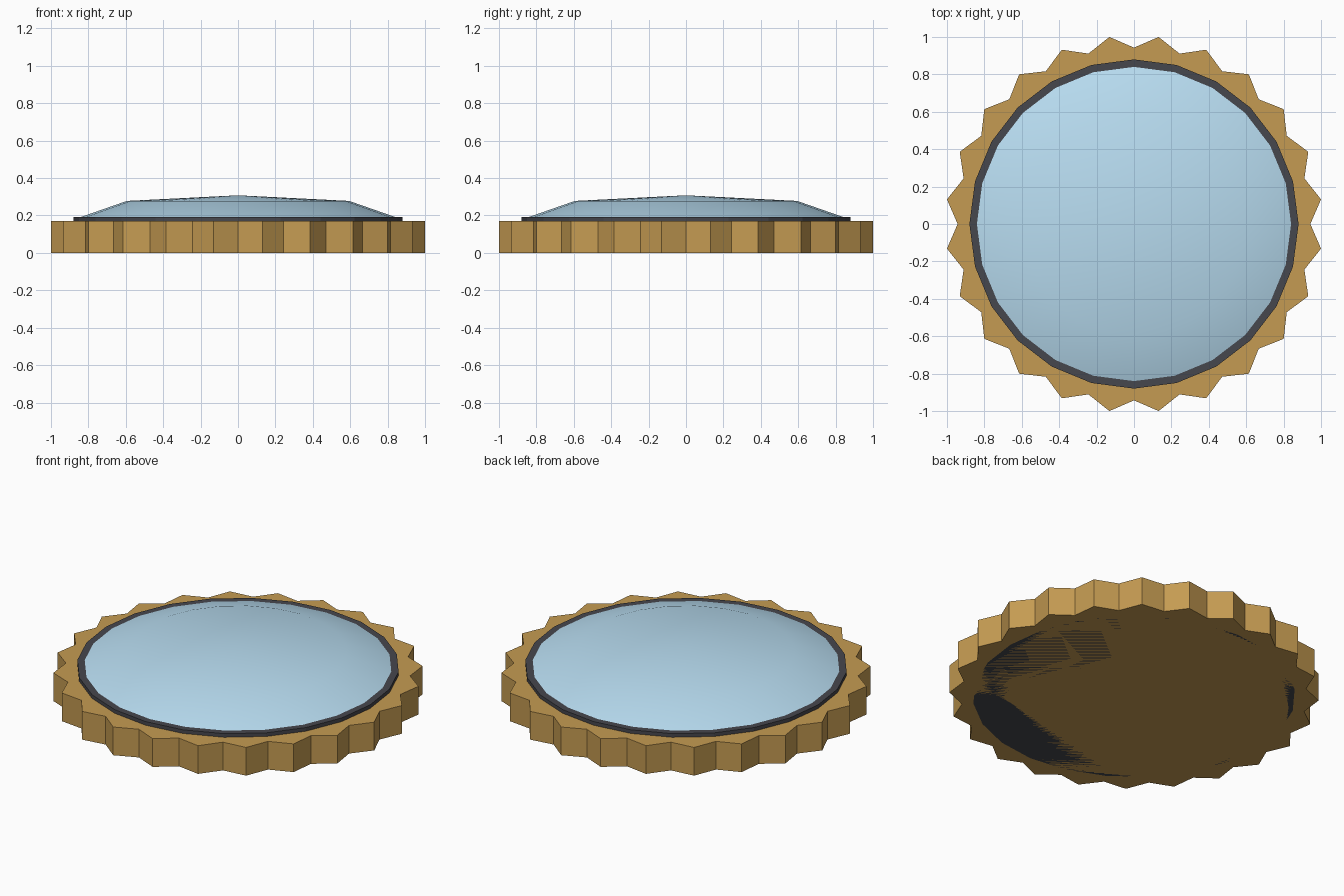
import bpy, bmesh
from math import sin, cos, pi

if "Cube" in bpy.data.objects:
    bpy.data.objects.remove(bpy.data.objects["Cube"])

N = 24  # teeth and sides


def finish(name, bm, color, smooth=False):
    bmesh.ops.recalc_face_normals(bm, faces=bm.faces)
    me = bpy.data.meshes.new(name)
    bm.to_mesh(me)
    bm.free()
    for p in me.polygons:
        p.use_smooth = smooth
    mat = bpy.data.materials.new(name + "_color")
    mat.diffuse_color = (*color, 1)
    mat.use_nodes = True
    mat.node_tree.nodes["Principled BSDF"].inputs["Base Color"].default_value = mat.diffuse_color
    me.materials.append(mat)
    ob = bpy.data.objects.new(name, me)
    bpy.context.collection.objects.link(ob)
    return ob


def ring(bm, radii, z):
    n = len(radii)
    return [bm.verts.new((r * sin(2 * pi * i / n), r * cos(2 * pi * i / n), z))
            for i, r in enumerate(radii)]


def bridge(bm, a, b):
    for i in range(len(a)):
        j = (i + 1) % len(a)
        bm.faces.new((a[i], a[j], b[j], b[i]))


def prism(name, radii, z0, z1, color):
    bm = bmesh.new()
    low, high = ring(bm, radii, z0), ring(bm, radii, z1)
    bridge(bm, low, high)
    bm.faces.new(low)
    bm.faces.new(high)
    return finish(name, bm, color)


# Toothed gold rim: notches alternate with tips
prism("toothed_rim", [0.943, 1.0086] * N, 0, 0.17, (0.56, 0.33, 0.085))

# Dark disc seated through the rim, showing as a thin band
prism("dark_disc", [0.88] * N, 0, 0.192, (0.062, 0.063, 0.075))

# Shallow glass dome
bm = bmesh.new()
base = ring(bm, [0.84] * N, 0.192)
mid = ring(bm, [0.594] * N, 0.278)
top = bm.verts.new((0, 0, 0.308))
bridge(bm, base, mid)
for i in range(N):
    bm.faces.new((mid[i], mid[(i + 1) % N], top))
finish("glass_dome", bm, (0.48, 0.72, 0.88), smooth=True)
